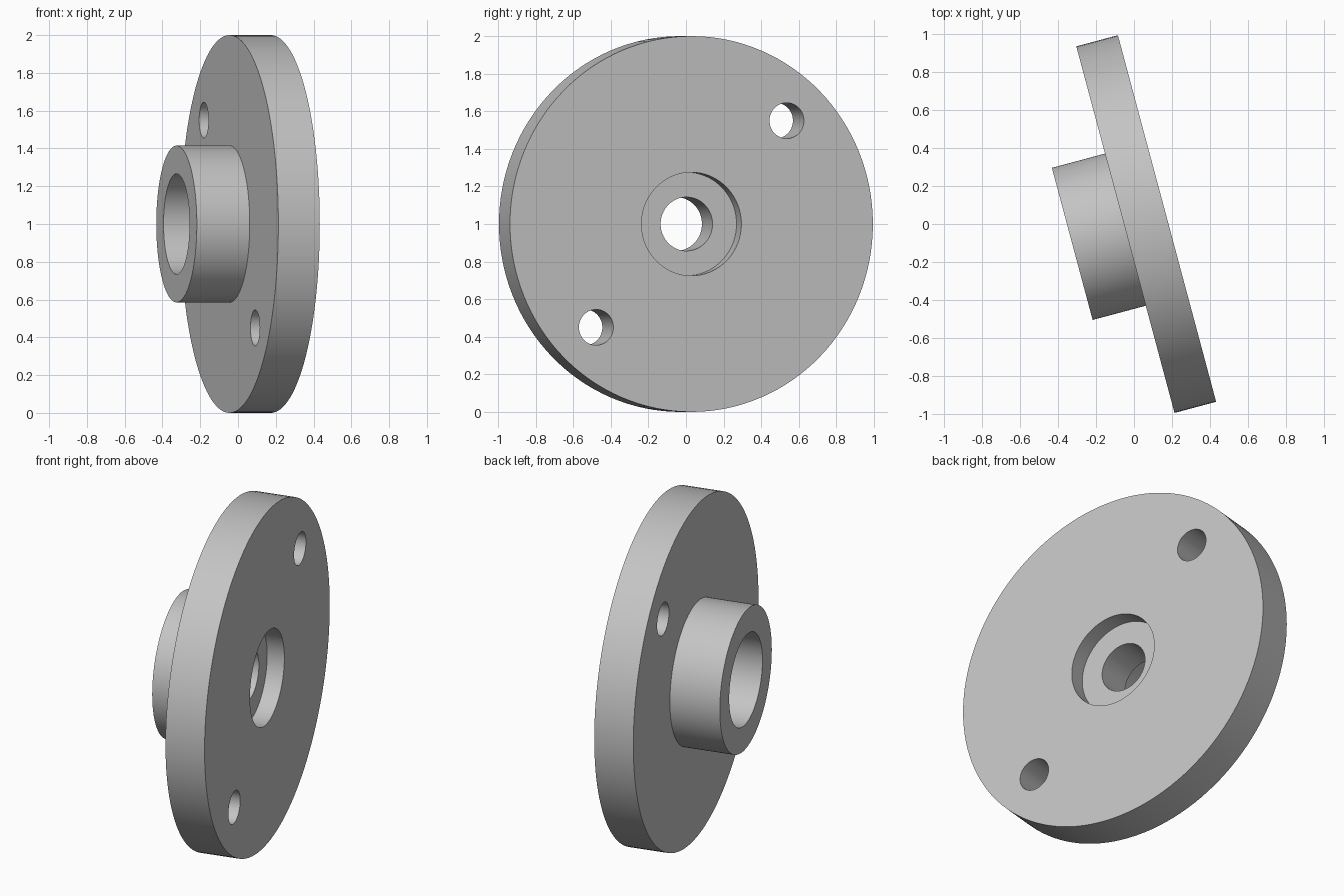
import bpy, bmesh, math
from mathutils import Matrix, Vector

if "Cube" in bpy.data.objects:
    bpy.data.objects.remove(bpy.data.objects["Cube"], do_unlink=True)

grey = bpy.data.materials.new("plain_grey")
grey.use_nodes = True
color = (0.55, 0.55, 0.55, 1)
grey.diffuse_color = color
grey.node_tree.nodes["Principled BSDF"].inputs["Base Color"].default_value = color

# Placement: local z is the flange axis, turned 15 degrees from +x
s, c = math.sin(math.radians(15)), math.cos(math.radians(15))
place = Matrix(((-s, 0, c, 0.174), (c, 0, s, 0.029), (0, 1, 0, 1), (0, 0, 0, 1)))

# Flange and hub: one lathed profile of (radius, axial position)
profile = [(1, 0), (1, -0.227), (0.415, -0.227), (0.415, -0.517),
           (0.266, -0.517), (0.266, -0.318), (0.143, -0.318),
           (0.143, -0.1), (0.275, -0.1), (0.275, 0)]
bm = bmesh.new()
verts = [bm.verts.new((r, 0, z)) for r, z in profile]
edges = [bm.edges.new((v, verts[i - 1])) for i, v in enumerate(verts)]
bmesh.ops.spin(bm, geom=verts + edges, cent=(0, 0, 0), axis=(0, 0, 1),
               angle=math.tau, steps=128)
bmesh.ops.remove_doubles(bm, verts=bm.verts, dist=0.0005)
bmesh.ops.recalc_face_normals(bm, faces=bm.faces)
mesh = bpy.data.meshes.new("flanged_hub")
bm.to_mesh(mesh)
bm.free()
mesh.materials.append(grey)
hub = bpy.data.objects.new("flanged_hub", mesh)
bpy.context.collection.objects.link(hub)
hub.matrix_world = place
bpy.context.view_layer.update()

# Two opposite bolt holes through the flange
for side in (1, -1):
    centre = Vector((0.525 * side, 0.55 * side, -0.11))
    bpy.ops.mesh.primitive_cylinder_add(vertices=64, radius=0.095, depth=0.6)
    cutter = bpy.context.object
    cutter.name = "bolt_hole_cutter"
    cutter.hide_render = True
    cutter.data.materials.append(grey)
    cutter.matrix_world = place @ Matrix.Translation(centre)
    bpy.context.view_layer.update()
    cut = hub.modifiers.new("bolt_hole", 'BOOLEAN')
    cut.operation, cut.solver, cut.object = 'DIFFERENCE', 'EXACT', cutter
    bpy.ops.object.select_all(action='DESELECT')
    hub.select_set(True)
    bpy.context.view_layer.objects.active = hub
    bpy.ops.object.modifier_apply(modifier=cut.name)
    bpy.data.objects.remove(cutter, do_unlink=True)

bpy.ops.object.shade_smooth_by_angle(angle=math.radians(30))
